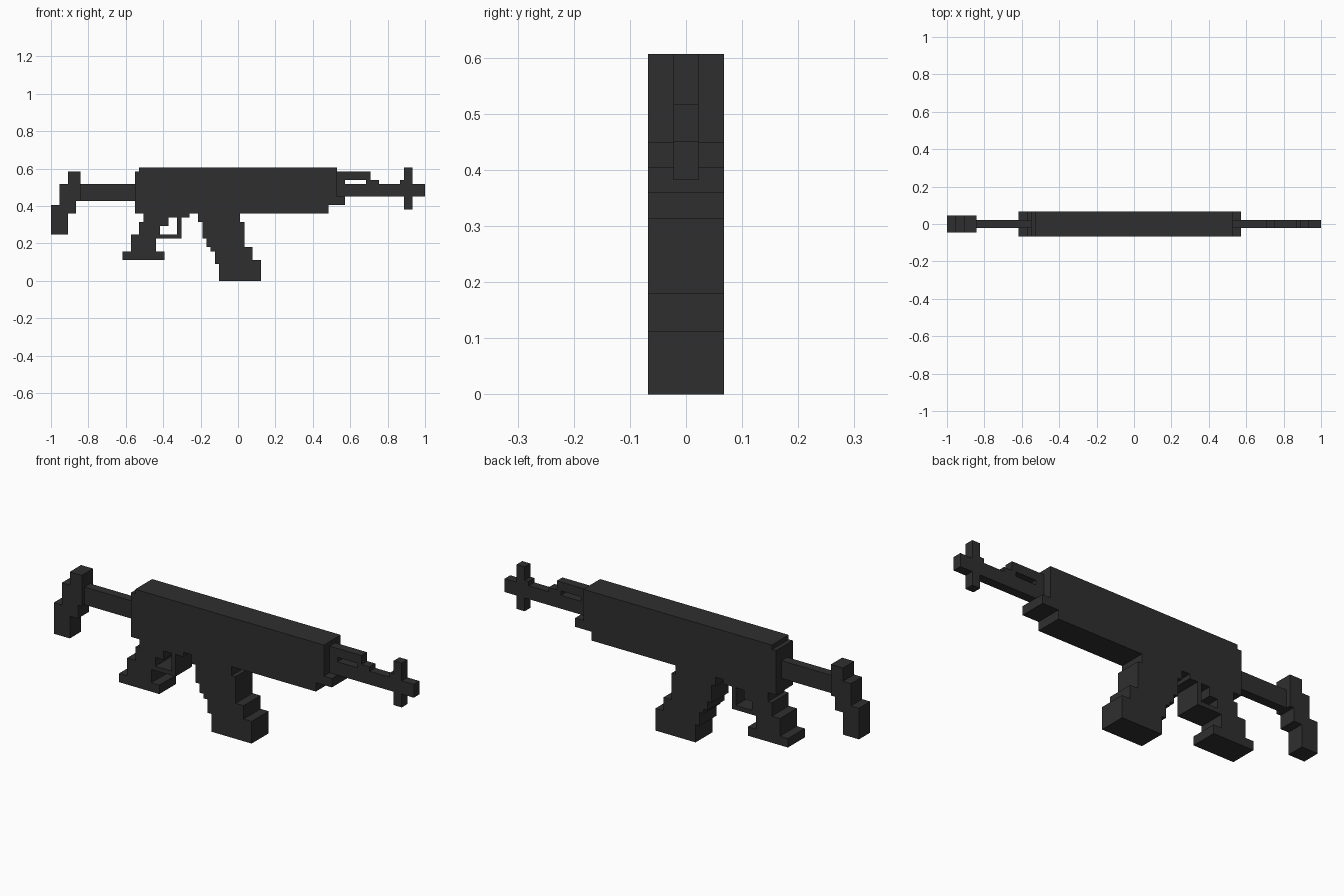
import bpy
import bmesh

cube = bpy.data.objects.get("Cube")
if cube:
    bpy.data.objects.remove(cube, do_unlink=True)

# Everything sits on a grid of small blocks
LENGTH = 89
UNIT = 2 / LENGTH
WIDE, MEDIUM, THIN = 6, 4, 2

black = bpy.data.materials.new("matte_black")
black.use_nodes = True
colour = (0.028, 0.028, 0.028, 1)
black.diffuse_color = colour
black.node_tree.nodes["Principled BSDF"].inputs["Base Color"].default_value = colour


def stepped(name, depth, rows):
    """Extrude a stepped side profile; rows are (bottom, top, left, right), lowest first."""
    right, left = [], []
    for bottom, top, x0, x1 in rows:
        right += [(x1, bottom), (x1, top)]
        left += [(x0, bottom), (x0, top)]
    outline = list(dict.fromkeys(right + left[::-1]))
    bm = bmesh.new()
    half = depth * UNIT / 2
    verts = [bm.verts.new(((x - LENGTH / 2) * UNIT, -half, z * UNIT)) for x, z in outline]
    face = bm.faces.new(verts)
    grown = bmesh.ops.extrude_face_region(bm, geom=[face])["geom"]
    moved = [v for v in grown if isinstance(v, bmesh.types.BMVert)]
    bmesh.ops.translate(bm, verts=moved, vec=(0, 2 * half, 0))
    bmesh.ops.recalc_face_normals(bm, faces=bm.faces)
    mesh = bpy.data.meshes.new(name)
    bm.to_mesh(mesh)
    bm.free()
    mesh.materials.append(black)
    obj = bpy.data.objects.new(name, mesh)
    bpy.context.collection.objects.link(obj)
    return obj


# Main body with the lower handguard lip
stepped("receiver", WIDE, [(16, 18, 20, 66), (18, 20, 20, 70),
                           (20, 26, 20, 68), (26, 27, 21, 68)])

# Shoulder stock
stepped("stock_bar", THIN, [(19, 23, 7, 20)])
stepped("stock_butt", MEDIUM, [(11, 16, 0, 4), (16, 18, 0, 6), (18, 19, 2, 6),
                               (19, 23, 2, 7), (23, 26, 4, 7)])

# Grip and trigger guard
stepped("grip", WIDE, [(5, 7, 17, 27), (7, 11, 19, 25), (11, 13, 21, 26),
                       (13, 14, 21, 28), (14, 15, 22, 28), (15, 16, 22, 30)])
stepped("guard_bottom", WIDE, [(10, 11, 25, 30)])
stepped("guard_front", WIDE, [(10, 15, 30, 31), (15, 16, 30, 33)])

# Curved magazine
stepped("magazine", WIDE, [(0, 4, 40, 50), (4, 5, 39, 50), (5, 7, 39, 48),
                           (7, 8, 38, 48), (8, 10, 37, 46), (10, 14, 36, 46),
                           (14, 16, 35, 45)])

# Barrel, gas tube and front sight
stepped("barrel", THIN, [(20, 23, 68, 84)])
stepped("tube_mount", THIN, [(23, 24, 68, 70)])
stepped("gas_tube", THIN, [(24, 26, 68, 76)])
stepped("gas_block", THIN, [(23, 24, 75, 78)])
stepped("front_sight", THIN, [(17, 20, 84, 86), (20, 23, 84, 89),
                              (23, 24, 83, 86), (24, 27, 84, 86)])
